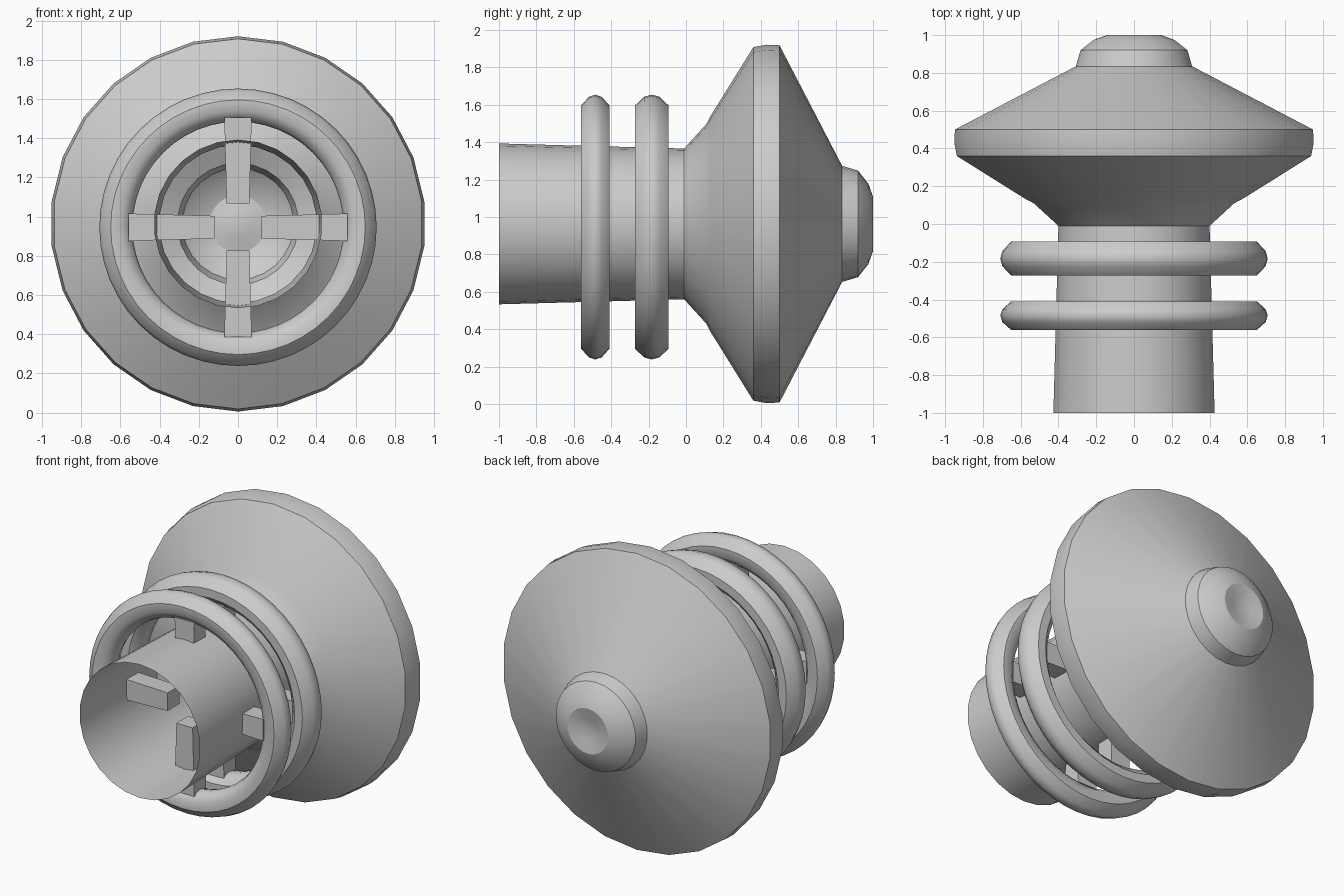
import bpy, bmesh, math
from mathutils import Matrix, Vector

if "Cube" in bpy.data.objects:
    bpy.data.objects.remove(bpy.data.objects["Cube"])

grey = bpy.data.materials.new("plain_grey")
grey.diffuse_color = (0.6, 0.6, 0.6, 1)
grey.use_nodes = True
grey.node_tree.nodes["Principled BSDF"].inputs["Base Color"].default_value = grey.diffuse_color


def finish(name, bm, angle=30):
    me = bpy.data.meshes.new(name)
    bm.to_mesh(me)
    bm.free()
    ob = bpy.data.objects.new(name, me)
    bpy.context.collection.objects.link(ob)
    me.materials.append(grey)
    bpy.ops.object.select_all(action='DESELECT')
    ob.select_set(True)
    bpy.context.view_layer.objects.active = ob
    bpy.ops.object.shade_smooth_by_angle(angle=math.radians(angle))
    return ob


def lathe(name, profile, sides, cz, closed=False, tip=None, angle=30):
    """Spin (y, radius) points round the y axis at height cz."""
    bm = bmesh.new()
    rows = []
    for y, r in profile:
        row = []
        for i in range(sides):
            a = 2 * math.pi * i / sides
            row.append(bm.verts.new((r * math.sin(a), y, cz + r * math.cos(a))))
        rows.append(row)
    pairs = list(zip(rows, rows[1:]))
    if closed:
        pairs.append((rows[-1], rows[0]))
    for a, b in pairs:
        for i in range(sides):
            j = (i + 1) % sides
            bm.faces.new((a[i], b[i], b[j], a[j]))
    if tip is not None:
        t = bm.verts.new((0, tip, cz))
        for i in range(sides):
            bm.faces.new((rows[-1][i], t, rows[-1][(i + 1) % sides]))
    bm.normal_update()
    # outermost face must point away from the axis
    f = max(bm.faces, key=lambda f: Vector((f.calc_center_median().x,
                                            f.calc_center_median().z - cz)).length)
    c = f.calc_center_median()
    if f.normal.dot(Vector((c.x, 0, c.z - cz))) < 0:
        bmesh.ops.reverse_faces(bm, faces=bm.faces)
    return finish(name, bm, angle)


# hollow body: open tube, flared double cone and rounded, dimpled nose
body = [(-1.0, 0.43), (-0.01, 0.403), (0.11, 0.535), (0.13, 0.605 - 0.03),
        (0.36, 0.945), (0.43, 0.958), (0.50, 0.955), (0.835, 0.31),
        (0.92, 0.285), (0.975, 0.215), (1.0, 0.145), (0.985, 0.07)]
lathe("hollow_body", body, 26, 0.963, tip=0.97)

# two floating rings, each held by four struts through the tube wall
RING_Z = 0.946
for n, (y0, half) in enumerate([(-0.485, 0.076), (-0.183, 0.09)]):
    sec = [(0, 0.708), (0.45, 0.697), (1, 0.65), (1, 0.595), (0.55, 0.55),
           (0, 0.539), (-0.55, 0.55), (-1, 0.595), (-1, 0.65), (-0.45, 0.697)]
    lathe(f"ring_{n + 1}", [(y0 + t * half, r) for t, r in sec], 48, RING_Z,
          closed=True, angle=40)

    bm = bmesh.new()
    for k in range(4):
        made = bmesh.ops.create_cube(bm, size=1)["verts"]
        for v in made:
            outer = v.co.z > 0
            v.co = Vector((math.copysign(0.07 if outer else 0.058, v.co.x),
                           math.copysign(0.06, v.co.y), 0.56 if outer else 0.12))
        bmesh.ops.transform(bm, verts=made, matrix=Matrix.Translation((0, y0, RING_Z))
                            @ Matrix.Rotation(k * math.pi / 2, 4, 'Y'))
    finish(f"ring_{n + 1}_struts", bm)
